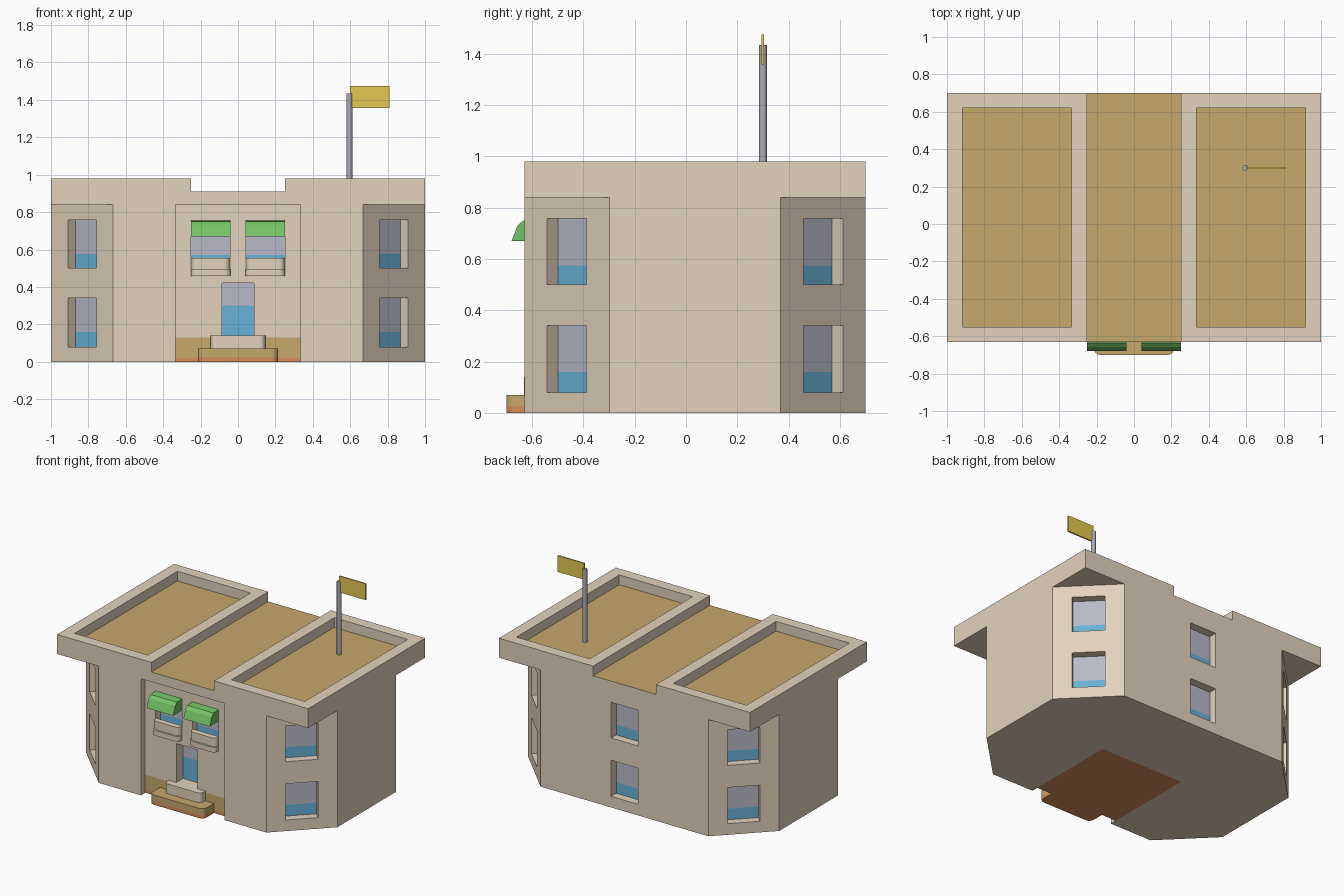
import bpy, bmesh, math
from mathutils import Vector

if "Cube" in bpy.data.objects:
    bpy.data.objects.remove(bpy.data.objects["Cube"])


def mat(name, rgb):
    m = bpy.data.materials.new(name)
    lin = [((c / 255 + 0.055) / 1.055) ** 2.4 for c in rgb]
    m.diffuse_color = (*lin, 1)
    m.use_nodes = True
    m.node_tree.nodes["Principled BSDF"].inputs["Base Color"].default_value = m.diffuse_color
    return m


WALL = mat("beige_wall", (226, 210, 188))
TAN = mat("tan_stone", (198, 168, 108))
ORANGE = mat("orange_base", (214, 142, 90))
GREY = mat("grey_glass", (184, 186, 199))
BLUE = mat("blue_glass", (104, 178, 215))
GREEN = mat("green_awning", (116, 196, 102))
FLAG = mat("yellow_flag", (226, 200, 78))
POLE = mat("pole_grey", (172, 173, 181))


def finish(name, bm, mats=()):
    bmesh.ops.recalc_face_normals(bm, faces=bm.faces)
    me = bpy.data.meshes.new(name)
    bm.to_mesh(me)
    bm.free()
    ob = bpy.data.objects.new(name, me)
    bpy.context.collection.objects.link(ob)
    for m in mats:
        me.materials.append(m)
    return ob


def box(name, lo, hi, *mats):
    bm = bmesh.new()
    bmesh.ops.create_cube(bm, size=1)
    for v in bm.verts:
        v.co = Vector([l + (c + 0.5) * (h - l) for l, h, c in zip(lo, hi, v.co)])
    return finish(name, bm, mats)


def turned_box(name, centre, angle, lo, hi, *mats):
    """Box in a local frame whose x axis points outwards from a wall."""
    ob = box(name, lo, hi, *mats)
    ob.location = centre
    ob.rotation_euler.z = angle
    return ob


def extrude(name, pts, offset, *mats):
    bm = bmesh.new()
    f = bm.faces.new([bm.verts.new(p) for p in pts])
    r = bmesh.ops.extrude_face_region(bm, geom=[f])
    vs = [v for v in r["geom"] if isinstance(v, bmesh.types.BMVert)]
    bmesh.ops.translate(bm, verts=vs, vec=offset)
    return finish(name, bm, mats)


def rounded_block(name, cx, half, front, back, z0, z1, r, *mats):
    """Block whose two front corners are rounded in plan."""
    pts = [(cx + half, back, z0), (cx - half, back, z0)]
    for side, start in ((-1, 180), (1, 270)):
        for i in range(5):
            a = math.radians(start + i * 22.5)
            pts.append((cx + side * (half - r) + r * math.cos(a),
                        front + r + r * math.sin(a), z0))
    return extrude(name, pts, (0, 0, z1 - z0), *mats)


def cut(ob, cutters):
    for c in cutters:
        c.hide_render = True
        m = ob.modifiers.new("cut", "BOOLEAN")
        m.operation, m.solver, m.object = "DIFFERENCE", "EXACT", c
        bpy.context.view_layer.objects.active = ob
        bpy.ops.object.modifier_apply(modifier=m.name)
        bpy.data.objects.remove(c)


def paint(ob, mats, rule, levels=()):
    """Split at the given heights, then choose a material for every face."""
    me = ob.data
    me.materials.clear()
    for m in mats:
        me.materials.append(m)
    bm = bmesh.new()
    bm.from_mesh(me)
    for z in levels:
        bmesh.ops.bisect_plane(bm, geom=bm.verts[:] + bm.edges[:] + bm.faces[:],
                               plane_co=(0, 0, z), plane_no=(0, 0, 1))
    bm.normal_update()
    for f in bm.faces:
        f.material_index = rule(f.calc_center_median(), f.normal)
    bm.to_mesh(me)
    bm.free()


def glazing(name, centre, angle, half, z0, split, z1, depth):
    """Two coloured panes at the back of a window recess."""
    turned_box(name + "_lower_pane", centre, angle, (-depth - .002, -half, z0),
               (-depth + .004, half, split), BLUE)
    turned_box(name + "_upper_pane", centre, angle, (-depth - .002, -half, split),
               (-depth + .004, half, z1), GREY)


# main building, cut from one block
body = box("building_body", (-1, -.63, 0), (1, .70, .98))
cutters = [box("roof_channel_cut", (-.25, -1, .91), (.25, 1, 1.2)),
           box("entrance_cut", (-.333, -1, -.2), (.333, .08, .84))]
for s in (-1, 1):
    x0, x1 = sorted((s * .333, s * .917))
    cutters.append(box("roof_cut", (x0, -.55, .91), (x1, .62, 1.2)))

# chamfered corners and the wall windows
openings = [("back_window", (0, .70, 0), math.pi / 2, .106)]
for sx in (-1, 1):
    for sy, cy in ((-1, -.465), (1, .535)):
        c, a = (sx * .8335, cy, 0), math.atan2(sy, sx)
        cutters.append(turned_box("corner_cut", c, a, (0, -1, -.2), (1, 1, .84)))
        openings.append(("corner_window", c, a, .108))
for name, c, a, half in openings:
    for z0, split, z1 in ((.08, .16, .34), (.50, .575, .757)):
        cutters.append(turned_box("window_cut", c, a, (-.063, -half, z0), (.06, half, z1)))
        glazing(name, c, a, half, z0, split, z1, .063)
bpy.context.view_layer.update()
cut(body, cutters)
paint(body, [WALL, TAN], lambda p, n: int(n.z > .9 and .9 < p.z < .92))

# recessed entrance block with door and two upper windows
entrance = box("entrance_block", (-.333, -.58, 0), (.333, .08, .84))
FRONT = -math.pi / 2
cutters = [box("door_cut", (-.085, -.7, .14), (.085, -.50, .42))]
glazing("door", (0, -.58, 0), FRONT, .085, .14, .30, .42, .08)
for s in (-1, 1):
    cx = s * .146
    cutters.append(box("window_cut", (cx - .104, -.7, .50), (cx + .104, -.52, .755)))
    glazing("front_window", (cx, -.58, 0), FRONT, .104, .50, .57, .755, .06)
    # balcony and awning
    rounded_block("balcony_ledge", cx, .106, -.625, -.57, .458, .495, .03, WALL)
    rounded_block("balcony_parapet", cx, .104, -.612, -.57, .495, .555, .03, WALL)
    profile = [(-.575, .755), (-.635, .75), (-.657, .73), (-.68, .67), (-.575, .67)]
    extrude("awning", [(cx - .105, y, z) for y, z in profile], (.21, 0, 0), GREEN)
bpy.context.view_layer.update()
cut(entrance, cutters)


def by_height(p, n):
    return 2 if p.z < .02 else 1 if p.z < .13 else 0


paint(entrance, [WALL, TAN, ORANGE], by_height, (.02, .13, .42))

# entrance steps
lower = rounded_block("lower_step", 0, .215, -.70, -.575, 0, .07, .035)
paint(lower, [WALL, TAN, ORANGE], by_height, (.025,))
rounded_block("upper_step", 0, .146, -.632, -.575, .07, .14, .03, WALL)

# flagpole and flag
bm = bmesh.new()
bmesh.ops.create_cone(bm, cap_ends=True, segments=12, radius1=.016, radius2=.016, depth=.525)
bmesh.ops.translate(bm, verts=bm.verts, vec=(.596, .30, 1.1725))
pole = finish("flagpole", bm, [POLE])
box("flag", (.60, .295, 1.358), (.81, .305, 1.475), FLAG)
bpy.ops.object.select_all(action="DESELECT")
bpy.context.view_layer.objects.active = pole
pole.select_set(True)
bpy.ops.object.shade_smooth_by_angle(angle=math.radians(40))
